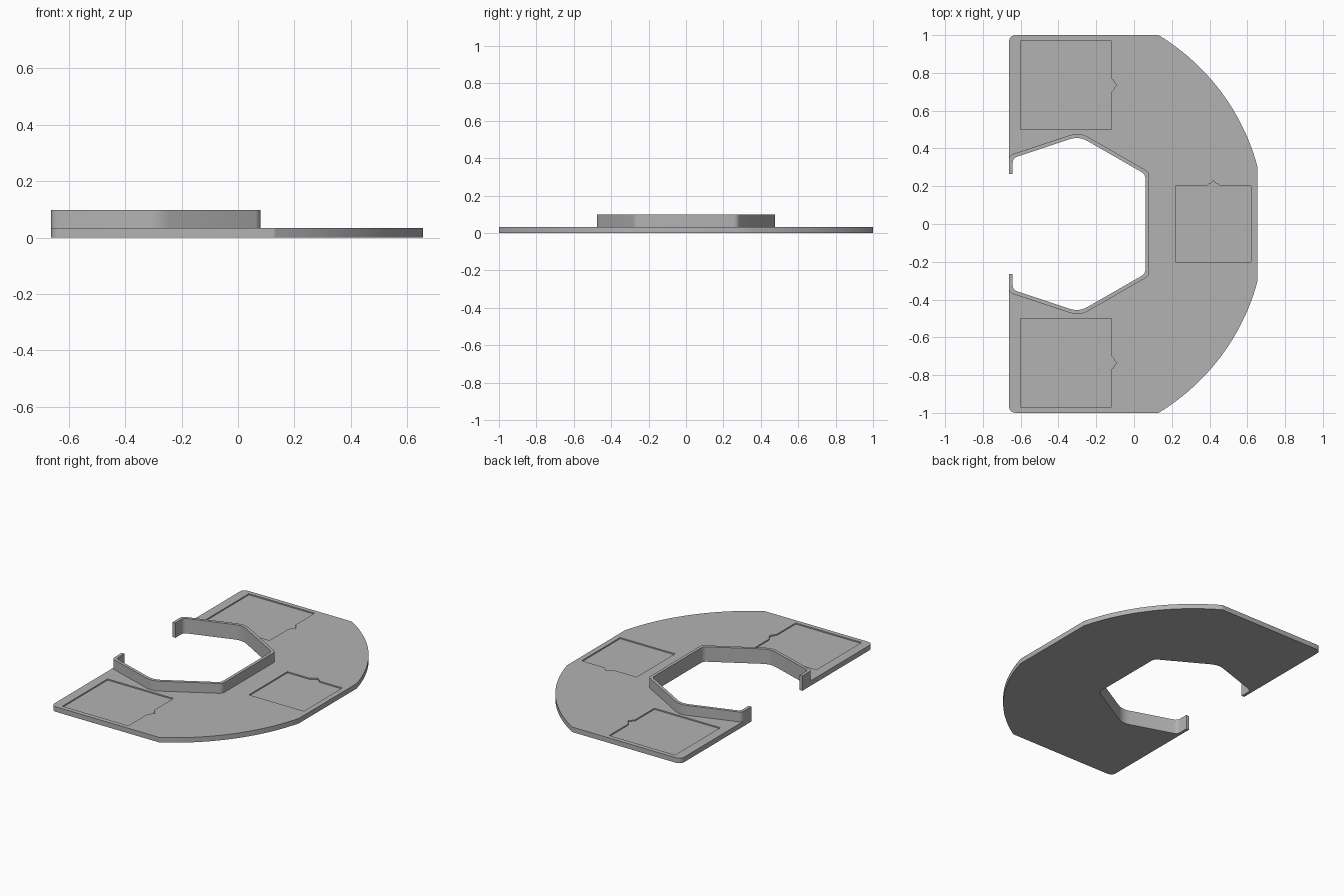
import bpy, bmesh, math
from mathutils import Vector

cube = bpy.data.objects.get("Cube")
if cube:
    bpy.data.objects.remove(cube, do_unlink=True)

PLATE_H, WALL_H, WALL_T, POCKET_D = 0.033, 0.098, 0.02, 0.008
LEFT_X = -0.662

grey = bpy.data.materials.new("matte_grey")
grey.use_nodes = True
grey.diffuse_color = (0.45, 0.45, 0.45, 1)
grey.node_tree.nodes["Principled BSDF"].inputs["Base Color"].default_value = (0.45, 0.45, 0.45, 1)


def fillet(points, sizes, steps=4):
    """Round each corner of an open path; size 0 keeps the point."""
    out = []
    for i, (p, t) in enumerate(zip(points, sizes)):
        if not t:
            out.append(p)
            continue
        a = p + (points[i - 1] - p).normalized() * t
        b = p + (points[i + 1] - p).normalized() * t
        for k in range(steps + 1):
            s = k / steps
            out.append(a * (1 - s) ** 2 + p * 2 * s * (1 - s) + b * s * s)
    return out


def offset(points, d):
    """Mitred offset of an open path to its right-hand side."""
    dirs = [(b - a).normalized() for a, b in zip(points, points[1:])]
    out = []
    for i, p in enumerate(points):
        d0, d1 = dirs[max(i - 1, 0)], dirs[min(i, len(dirs) - 1)]
        n0, n1 = Vector((d0.y, -d0.x)), Vector((d1.y, -d1.x))
        out.append(p + (n0 + n1) * d / (1 + n0.dot(n1)))
    return out


def mirrored(points):
    """Path followed by its reflection across the x axis."""
    return points + [Vector((p.x, -p.y)) for p in reversed(points)]


def prism(name, outlines, z0, z1):
    """Extrude closed outlines between two heights."""
    bm = bmesh.new()
    for outline in outlines:
        face = bm.faces.new([bm.verts.new((p.x, p.y, z0)) for p in outline])
        top = bmesh.ops.extrude_face_region(bm, geom=[face])["geom"]
        bmesh.ops.translate(bm, vec=(0, 0, z1 - z0),
                            verts=[v for v in top if isinstance(v, bmesh.types.BMVert)])
    bmesh.ops.recalc_face_normals(bm, faces=bm.faces)
    mesh = bpy.data.meshes.new(name)
    bm.to_mesh(mesh)
    bm.free()
    mesh.materials.append(grey)
    obj = bpy.data.objects.new(name, mesh)
    bpy.context.collection.objects.link(obj)
    return obj


def activate(obj):
    bpy.ops.object.select_all(action="DESELECT")
    obj.select_set(True)
    bpy.context.view_layer.objects.active = obj


# Raised rim around the opening
half = [Vector(p) for p in ((LEFT_X, 0.265), (LEFT_X, 0.363), (-0.289, 0.487), (0.08, 0.275))]
path = mirrored(half)
sizes = [0, 0.022, 0.05, 0.022]
sizes += sizes[::-1]
outer = fillet(path, sizes)
inner = fillet(offset(path, WALL_T), sizes)
rim = prism("opening_rim", [outer + inner[::-1]], 0, WALL_H)

# Base plate with rounded left corners and curved right side
centre_x, radius = -0.474, 1.168
a0, a1 = math.asin(1 / radius), math.asin(0.3 / radius)
arc = [Vector((centre_x + radius * math.cos(a), radius * math.sin(a)))
       for a in (a0 + (a1 - a0) * k / 24 for k in range(25))]
corner = fillet([Vector((LEFT_X, 0.5)), Vector((LEFT_X, 1)), Vector((0, 1))], [0, 0.04, 0], 6)[1:-1]
plate = prism("base_plate", [mirrored(corner + arc) + outer[-2:0:-1]], 0, PLATE_H)


# Shallow card pockets, each with a finger notch on one edge
def pocket(cx, cy, w, h, turn):
    pts = [(-w, -h), (w, -h), (w, -0.035), (w + 0.012, -0.025), (w + 0.016, -0.012),
           (w + 0.03, 0), (w + 0.016, 0.012), (w + 0.012, 0.025), (w, 0.035), (w, h), (-w, h)]
    c, s = math.cos(turn), math.sin(turn)
    return [Vector((cx + x * c - y * s, cy + x * s + y * c)) for x, y in pts]


outlines = [pocket(-0.36, side * 0.735, 0.24, 0.235, 0) for side in (-1, 1)]
outlines.append(pocket(0.42, 0, 0.2, 0.2, math.pi / 2))
cutter = prism("pocket_cutter", outlines, PLATE_H - POCKET_D, PLATE_H + 0.05)
cutter.hide_render = True
cut = plate.modifiers.new("pockets", "BOOLEAN")
cut.operation, cut.solver, cut.object = "DIFFERENCE", "EXACT", cutter
activate(plate)
bpy.ops.object.modifier_apply(modifier=cut.name)
bpy.data.objects.remove(cutter, do_unlink=True)

for obj in (plate, rim):
    activate(obj)
    bpy.ops.object.shade_smooth_by_angle(angle=math.radians(30))
